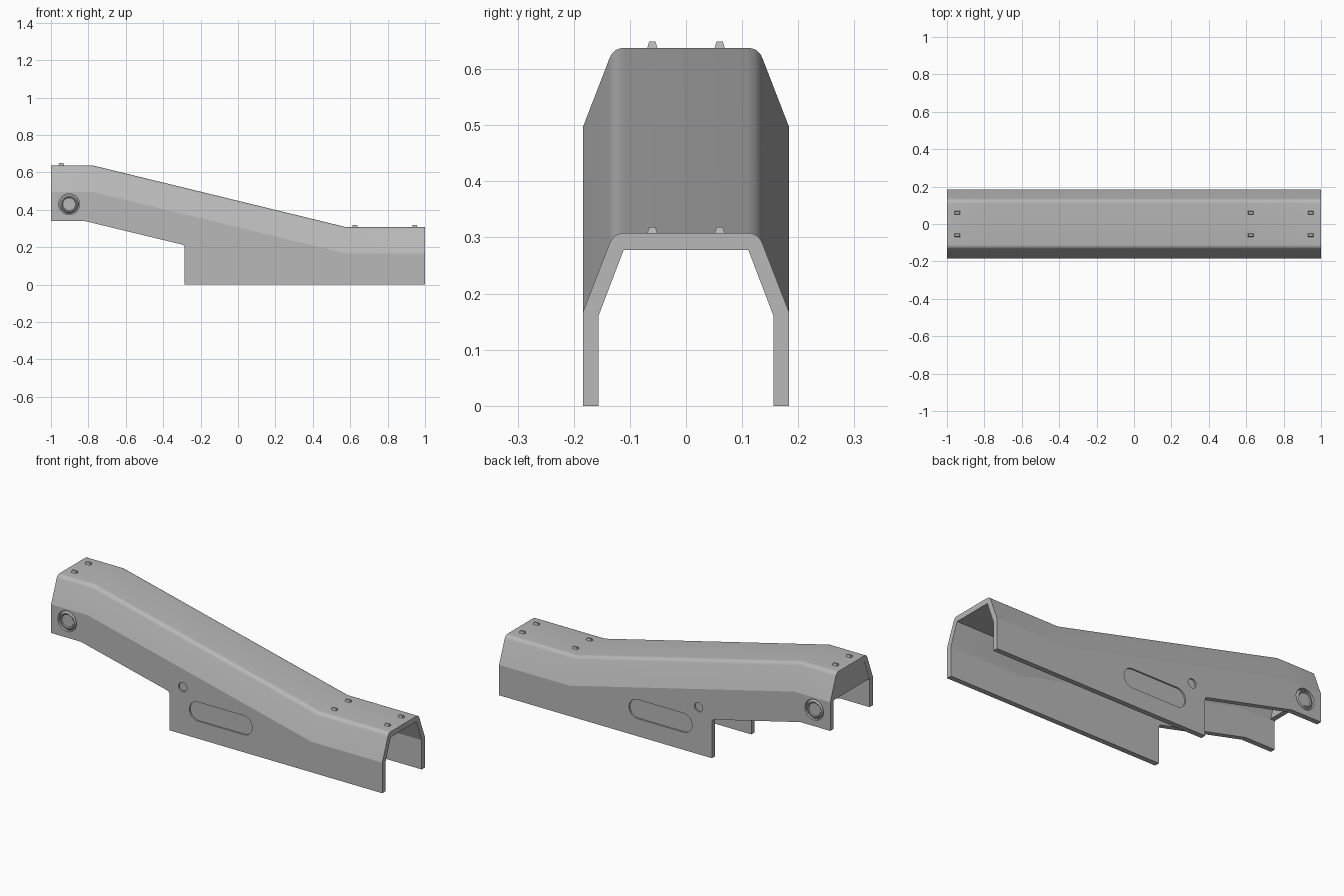
import bpy, bmesh, math
from mathutils import Matrix, Vector

if "Cube" in bpy.data.objects:
    bpy.data.objects.remove(bpy.data.objects["Cube"])

steel = bpy.data.materials.new("plain grey metal")
steel.use_nodes = True
GREY = (0.48, 0.48, 0.48, 1)
steel.diffuse_color = GREY
steel.node_tree.nodes["Principled BSDF"].inputs["Base Color"].default_value = GREY

HALF, WALL = 0.184, 0.028       # half width and sheet thickness
TOP_HIGH, TOP_LOW = 0.638, 0.308
DROP = 0.142                    # shoulder below the top


def make_object(name, bm):
    bmesh.ops.recalc_face_normals(bm, faces=bm.faces)
    mesh = bpy.data.meshes.new(name)
    bm.to_mesh(mesh)
    bm.free()
    mesh.materials.append(steel)
    ob = bpy.data.objects.new(name, mesh)
    bpy.context.collection.objects.link(ob)
    return ob


def skin(name, rings):
    """Join matching closed rings of points and cap both ends."""
    bm = bmesh.new()
    loops = [[bm.verts.new(p) for p in ring] for ring in rings]
    n = len(loops[0])
    for a, b in zip(loops, loops[1:]):
        for i in range(n):
            j = (i + 1) % n
            bm.faces.new((a[i], a[j], b[j], b[i]))
    bm.faces.new(loops[0])
    bm.faces.new(loops[-1])
    return make_object(name, bm)


def side_prism(name, outline, y0, y1):
    return skin(name, [[(x, y, z) for x, z in outline] for y in (y0, y1)])


def pill(cx, cz, radius, half_len=0.0, steps=16):
    """Round-ended slot outline; a circle when half_len is zero."""
    pts = []
    for side, start in ((1, -math.pi / 2), (-1, math.pi / 2)):
        for i in range(steps + (1 if half_len else 0)):
            a = start + math.pi * i / steps
            pts.append((cx + side * half_len + radius * math.cos(a),
                        cz + radius * math.sin(a)))
    return pts


def smooth(ob, degrees):
    bpy.ops.object.select_all(action='DESELECT')
    ob.select_set(True)
    bpy.context.view_layer.objects.active = ob
    bpy.ops.object.shade_smooth_by_angle(angle=math.radians(degrees))


def cut(ob, cutters):
    for c in cutters:
        c.hide_render = True
        mod = ob.modifiers.new("cut", 'BOOLEAN')
        mod.operation = 'DIFFERENCE'
        mod.solver = 'EXACT'
        mod.object = c
    bpy.context.view_layer.update()
    graph = bpy.context.evaluated_depsgraph_get()
    mesh = bpy.data.meshes.new_from_object(ob.evaluated_get(graph))
    ob.modifiers.clear()
    ob.data = mesh
    for c in cutters:
        bpy.data.objects.remove(c)


# Cross-section: (y, drop below the top); None means the bottom edge
start, corner, end = Vector((0.1363, -0.0186)), Vector((0.129, 0)), Vector((0.109, 0))
bend = []
for i in range(7):
    t = i / 6
    bend.append(tuple(start * (1 - t) ** 2 + corner * 2 * t * (1 - t) + end * t * t))
half_outer = [(HALF, None), (HALF, -DROP)] + bend
half_inner = [(HALF - WALL, None), (HALF - WALL, -DROP - 0.006), (0.111, -0.03)]


def mirrored(half):
    return half + [(-y, d) for y, d in reversed(half)]


section = mirrored(half_outer) + mirrored(half_inner)[::-1]

# Folded cover swept along its length
stations = [(-1, TOP_HIGH), (-0.78, TOP_HIGH), (0.575, TOP_LOW), (1, TOP_LOW)]
cover = skin("cover_shell", [
    [(x, y, 0 if d is None else top + d) for y, d in section] for x, top in stations])

# Raised underside, with a small fillet at the step
fillet = [(-0.305 + 0.02 * math.sin(a), 0.195 + 0.02 * math.cos(a))
          for a in (math.radians(13 + 77 * i / 4) for i in range(5))]
under = [(-1.1, 0.34), (-0.82, 0.34)] + fillet + [(-0.285, -0.1), (-1.1, -0.1)]
cutters = [side_prism("underside_cutter", under, -0.4, 0.4)]

# Side recesses: long slot, small round dimple, bolt seat
BOLT_X, BOLT_Z = -0.903, 0.43
for s in (-1, 1):
    for outline, depth in ((pill(0.025, 0.148, 0.052, 0.138), 0.008),
                           (pill(-0.205, 0.257, 0.025), 0.008),
                           (pill(BOLT_X, BOLT_Z, 0.056), 0.014)):
        cutters.append(side_prism("recess_cutter", outline,
                                  s * (HALF - depth), s * (HALF + 0.05)))
cut(cover, cutters)
smooth(cover, 18)

# Closing plate under the roof at the high end
plate = [(y, TOP_HIGH + d) for y, d in
         ((0.157, -DROP), (0.113, -0.028), (-0.113, -0.028), (-0.157, -DROP))]
skin("end_plate", [[(x, y, z) for y, z in plate] for x in (-0.999, -0.972)])

# Bolt heads set in their seats
for s, side in ((-1, "front"), (1, "back")):
    rings = [(0.051, 0.015), (0.046, 0.006), (0.042, 0.002), (0.038, 0.002), (0.034, 0.006)]
    bolt = skin(side + "_bolt_head", [
        [(x, s * (HALF - depth), z) for x, z in pill(BOLT_X, BOLT_Z, r)]
        for r, depth in rings])
    smooth(bolt, 40)

# Tapered locating studs on the roof
for x, top in ((-0.945, TOP_HIGH), (0.625, TOP_LOW), (0.945, TOP_LOW)):
    for y in (-0.06, 0.06):
        bm = bmesh.new()
        bmesh.ops.create_cube(bm, size=1)
        for v in bm.verts:
            taper = 0.55 if v.co.z > 0 else 1
            v.co = Vector((x + v.co.x * 0.03 * (0.5 + taper / 2),
                           y + v.co.y * 0.02 * taper,
                           top + 0.004 + v.co.z * 0.014))
        make_object("roof_stud", bm)
